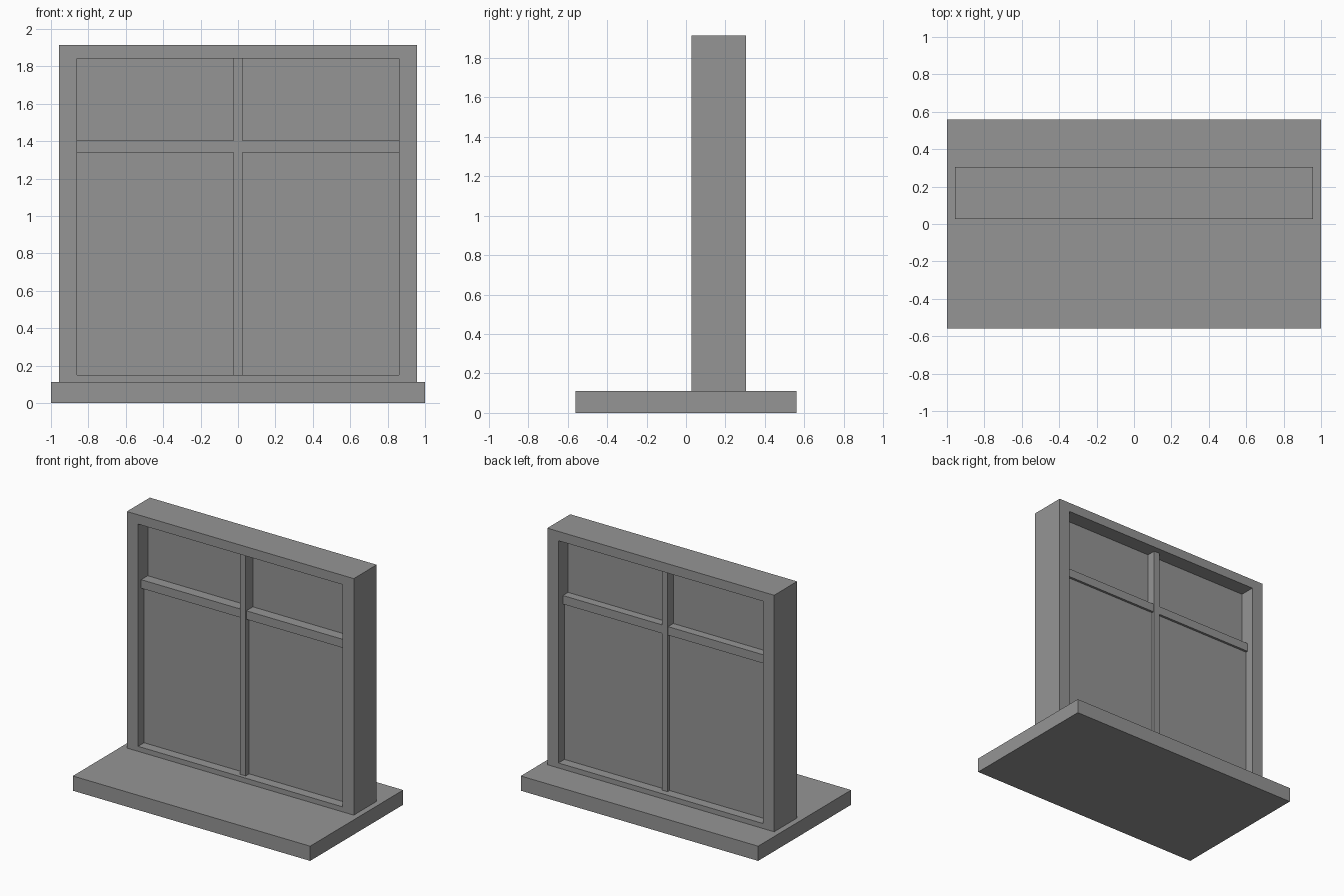
import bpy
import bmesh

if "Cube" in bpy.data.objects:
    bpy.data.objects.remove(bpy.data.objects["Cube"])

# Dark grey shared by every part
grey = bpy.data.materials.new("dark_grey")
grey.diffuse_color = (0.3, 0.3, 0.3, 1)
grey.use_nodes = True
grey.node_tree.nodes["Principled BSDF"].inputs["Base Color"].default_value = grey.diffuse_color


def finish(name, bm):
    bmesh.ops.recalc_face_normals(bm, faces=bm.faces)
    mesh = bpy.data.meshes.new(name)
    bm.to_mesh(mesh)
    bm.free()
    mesh.materials.append(grey)
    obj = bpy.data.objects.new(name, mesh)
    bpy.context.collection.objects.link(obj)
    return obj


def box(name, x, y, z):
    """Box from (min, max) ranges on each axis."""
    bm = bmesh.new()
    bmesh.ops.create_cube(bm, size=1)
    for v in bm.verts:
        v.co = [r[0] if c < 0 else r[1] for c, r in zip(v.co, (x, y, z))]
    return finish(name, bm)


def rect_frame(name, outer, inner, y):
    """Seamless rectangular frame; outer and inner are (half_width, bottom, top)."""
    bm = bmesh.new()
    loops = []
    for (w, z0, z1), depth in ((outer, y[0]), (inner, y[0]), (inner, y[1]), (outer, y[1])):
        corners = ((-w, z0), (w, z0), (w, z1), (-w, z1))
        loops.append([bm.verts.new((cx, depth, cz)) for cx, cz in corners])
    for i in range(4):
        a, b = loops[i], loops[(i + 1) % 4]
        for j in range(4):
            k = (j + 1) % 4
            bm.faces.new((a[j], a[k], b[k], b[j]))
    return finish(name, bm)


SILL_TOP = 0.112
OPEN_W, OPEN_Z = 0.862, (0.15, 1.843)
BAR_W = 0.024
BAR_Z = (1.34, 1.405)

# Broad sill slab
box("sill", (-1, 1), (-0.56, 0.56), (0, SILL_TOP))

# Outer frame
rect_frame("window_frame", (0.956, SILL_TOP, 1.914), (OPEN_W, *OPEN_Z), (0.028, 0.304))

# Central upright
box("mullion", (-BAR_W, BAR_W), (0.058, 0.256), OPEN_Z)

# Cross bar, thin upper pane and thicker lower pane on each side of the upright
for side, x in (("left", (-OPEN_W, -BAR_W)), ("right", (BAR_W, OPEN_W))):
    box("transom_" + side, x, (0.066, 0.25), BAR_Z)
    box("upper_pane_" + side, x, (0.145, 0.187), (BAR_Z[1], OPEN_Z[1]))
    box("lower_pane_" + side, x, (0.1, 0.232), (OPEN_Z[0], BAR_Z[0]))
